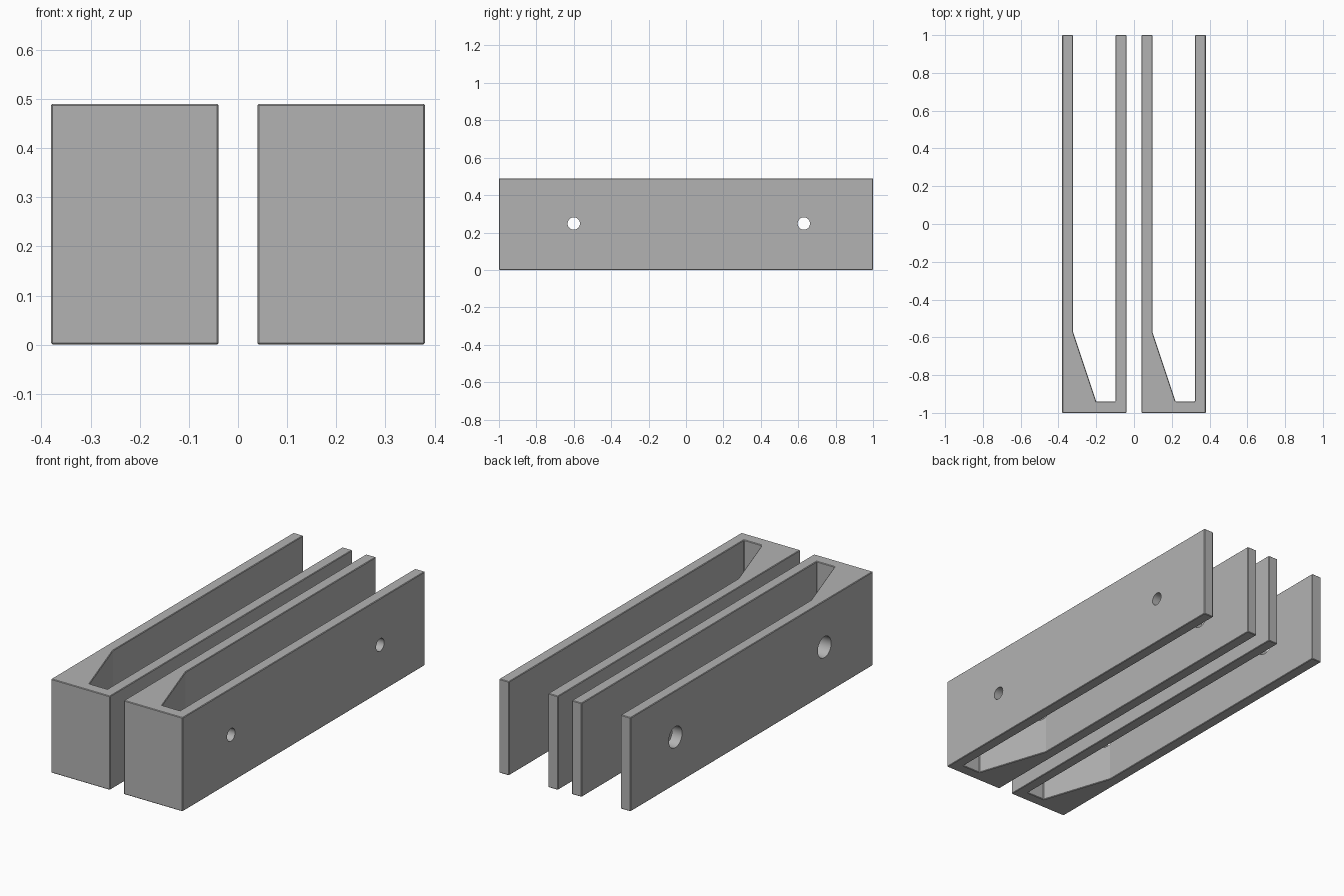
import bpy, bmesh, math

if "Cube" in bpy.data.objects:
    bpy.data.objects.remove(bpy.data.objects["Cube"])

grey = bpy.data.materials.new("grey")
grey.diffuse_color = (0.45, 0.45, 0.45, 1)
grey.use_nodes = True
grey.node_tree.nodes["Principled BSDF"].inputs["Base Color"].default_value = grey.diffuse_color

HEIGHT = 0.49
# Channel outline seen from above, x measured from the channel's left side
OUTLINE = [(0, -1), (0.34, -1), (0.34, 1), (0.283, 1), (0.283, -0.94),
           (0.18, -0.94), (0.057, -0.57), (0.057, 1), (0, 1)]


def apply_modifiers(obj):
    """Bake the modifier stack into the mesh."""
    deps = bpy.context.evaluated_depsgraph_get()
    mesh = bpy.data.meshes.new_from_object(obj.evaluated_get(deps))
    obj.modifiers.clear()
    obj.data = mesh


def drill(obj, x, y, radius, length):
    """Cut a round hole running along x."""
    bpy.ops.mesh.primitive_cylinder_add(vertices=40, radius=radius, depth=length,
                                        location=(x, y, HEIGHT / 2 + 0.003),
                                        rotation=(0, math.pi / 2, 0))
    cutter = bpy.context.object
    cutter.name = "hole_cutter"
    cutter.hide_render = True
    mod = obj.modifiers.new("hole", 'BOOLEAN')
    mod.operation = 'DIFFERENCE'
    mod.solver = 'EXACT'
    mod.object = cutter
    apply_modifiers(obj)
    bpy.data.objects.remove(cutter)


def channel(name, left):
    # Extruded channel with closed, wedge-filled front end
    bm = bmesh.new()
    face = bm.faces.new([bm.verts.new((left + x, y, 0)) for x, y in OUTLINE])
    ext = bmesh.ops.extrude_face_region(bm, geom=[face])
    top = [v for v in ext["geom"] if isinstance(v, bmesh.types.BMVert)]
    bmesh.ops.translate(bm, verts=top, vec=(0, 0, HEIGHT))
    bmesh.ops.recalc_face_normals(bm, faces=bm.faces)
    mesh = bpy.data.meshes.new(name)
    bm.to_mesh(mesh)
    bm.free()
    obj = bpy.data.objects.new(name, mesh)
    bpy.context.collection.objects.link(obj)
    mesh.materials.append(grey)

    # Slightly eased edges
    bevel = obj.modifiers.new("eased_edges", 'BEVEL')
    bevel.width = 0.003
    bevel.segments = 1
    bevel.limit_method = 'ANGLE'
    bevel.angle_limit = math.radians(60)
    apply_modifiers(obj)

    # Wide holes in the left wall, narrow screw holes in the right wall
    for y in (-0.6, 0.63):
        drill(obj, left + 0.05, y, 0.055, 0.2)
        drill(obj, left + 0.31, y, 0.033, 0.2)

    # Smooth hole walls, crisp edges elsewhere
    bpy.ops.object.select_all(action='DESELECT')
    obj.select_set(True)
    bpy.context.view_layer.objects.active = obj
    bpy.ops.object.shade_smooth_by_angle(angle=math.radians(15))
    return obj


channel("left_channel", -0.38)
channel("right_channel", 0.04)
